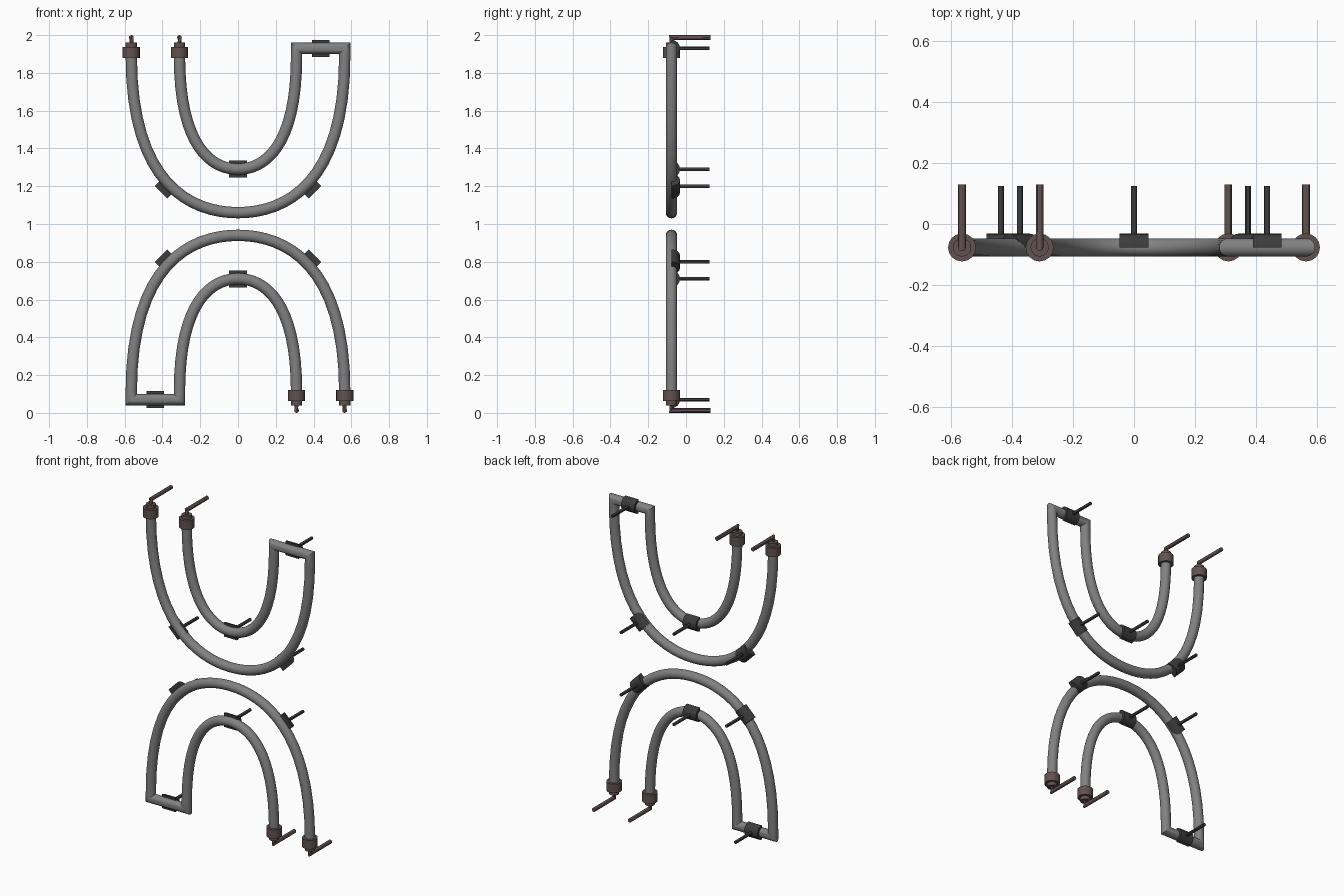
import bpy, bmesh
from math import pi, sin, cos, atan2
from mathutils import Vector, Matrix

old = bpy.data.objects.get("Cube")
if old:
    bpy.data.objects.remove(old, do_unlink=True)

Y = -0.077           # depth of the tube centre line
OUT, INN = 0.565, 0.31
END = 0.07           # height of the tube ends


def material(name, rgb):
    m = bpy.data.materials.new(name)
    m.use_nodes = True
    m.diffuse_color = (*rgb, 1)
    m.node_tree.nodes["Principled BSDF"].inputs["Base Color"].default_value = (*rgb, 1)
    return m


STEEL = material("grey tube", (0.22, 0.22, 0.22))
BROWN = material("brown fitting", (0.12, 0.085, 0.08))
DARK = material("dark clamp", (0.045, 0.045, 0.045))


def finish(name, bm, mat, turn):
    """Make an object; turn places it in the upper half, rotated half a turn."""
    if turn:
        spin = Matrix.Translation((0, 0, 2)) @ Matrix.Rotation(pi, 4, 'Y')
        bmesh.ops.transform(bm, matrix=spin, verts=bm.verts)
    bmesh.ops.recalc_face_normals(bm, faces=bm.faces)
    me = bpy.data.meshes.new(name)
    bm.to_mesh(me)
    bm.free()
    me.materials.append(mat)
    ob = bpy.data.objects.new(name, me)
    bpy.context.collection.objects.link(ob)
    bpy.ops.object.select_all(action='DESELECT')
    ob.select_set(True)
    bpy.context.view_layer.objects.active = ob
    bpy.ops.object.shade_smooth_by_angle(angle=pi / 6)


def sweep(bm, path, radius, sides):
    """Round tube along a planar path with mitred corners."""
    rings = []
    for i, p in enumerate(path):
        a = (p - path[i - 1]).normalized() if i else None
        b = (path[i + 1] - p).normalized() if i < len(path) - 1 else None
        a, b = a or b, b or a
        t = (a + b).normalized()
        flat = Vector((0, 1, 0)) if abs(t.y) < 0.01 and abs(a.y) < 0.01 else Vector((1, 0, 0))
        side = t.cross(flat) / t.dot(a)
        rings.append([bm.verts.new(p + radius * (side * cos(k * 2 * pi / sides)
                                                 + flat * sin(k * 2 * pi / sides)))
                      for k in range(sides)])
    for r, s in zip(rings, rings[1:]):
        for k in range(sides):
            n = (k + 1) % sides
            bm.faces.new((r[k], r[n], s[n], s[k]))
    bm.faces.new(rings[0])
    bm.faces.new(rings[-1])


def arch(half, top, steps=16):
    """Arch from the +x foot over the crown to the -x foot."""
    p = [Vector(c) for c in ((half, 0.11), (half, top - 0.15 * top / 0.94),
                             (half * 0.44, top), (0, top))]
    right = []
    for i in range(steps + 1):
        t = i / steps
        q = p[0] * (1 - t)**3 + p[1] * 3 * t * (1 - t)**2 + p[2] * 3 * t * t * (1 - t) + p[3] * t**3
        right.append(Vector((q.x, Y, q.y)))
    left = [Vector((-q.x, Y, q.z)) for q in reversed(right[:-1])]
    foot = Vector((half, Y, END))
    return [foot] + right + left + [Vector((-half, Y, END))]


def lathe(bm, profile, x, sides=16):
    """Solid of revolution around a vertical axis."""
    for (r0, z0), (r1, z1) in zip(profile, profile[1:]):
        bmesh.ops.create_cone(bm, cap_ends=True, segments=sides, radius1=r0, radius2=r1,
                              depth=z1 - z0, matrix=Matrix.Translation((x, Y, (z0 + z1) / 2)))


def clamp(name, x, z, angle, turn):
    """Half-round saddle behind the tube, with a rod to the back."""
    place = Matrix.Translation((x, Y, z)) @ Matrix.Rotation(-angle, 4, 'Y')
    bm = bmesh.new()
    n, r, half = 12, 0.045, 0.047
    ends = [[bm.verts.new(place @ Vector((s, r * sin(pi * k / n), r * cos(pi * k / n))))
             for k in range(n + 1)] for s in (-half, half)]
    for k in range(n):
        bm.faces.new((ends[0][k], ends[0][k + 1], ends[1][k + 1], ends[1][k]))
    bm.faces.new((ends[0][0], ends[0][n], ends[1][n], ends[1][0]))
    for e in ends:
        bm.faces.new(e)
    sweep(bm, [Vector((x, -0.05, z)), Vector((x, 0.125, z))], 0.01, 12)
    finish(name, bm, DARK, turn)


for turn, half_name in ((False, "lower"), (True, "upper")):
    # Heating tube: outer arch, square link, inner arch
    outer, inner = arch(OUT, 0.94), arch(INN, 0.71)
    bm = bmesh.new()
    sweep(bm, outer + inner[::-1], 0.03, 20)
    finish(half_name + "_tube", bm, STEEL, turn)

    # End fittings with bent terminals
    for x, label in ((OUT, "outer"), (INN, "inner")):
        bm = bmesh.new()
        lathe(bm, [(0.03, 0.04), (0.03, 0.062), ], x)
        lathe(bm, [(0.046, 0.062), (0.046, 0.12)], x)
        finish(f"{half_name}_{label}_end_cap", bm, BROWN, turn)
        bm = bmesh.new()
        sweep(bm, [Vector((x, Y, 0.05)), Vector((x, Y, 0.0125)), Vector((x, 0.13, 0.0125))],
              0.0125, 12)
        finish(f"{half_name}_{label}_terminal", bm, BROWN, turn)

    # Clamps on the shoulders, the inner crown and the link
    clamp(half_name + "_right_shoulder_clamp", -0.375, 0.8, pi / 4, turn)
    clamp(half_name + "_left_shoulder_clamp", 0.375, 0.8, -pi / 4, turn)
    clamp(half_name + "_crown_clamp", 0, 0.71, 0, turn)
    clamp(half_name + "_link_clamp", -(OUT + INN) / 2, END, 0, turn)
